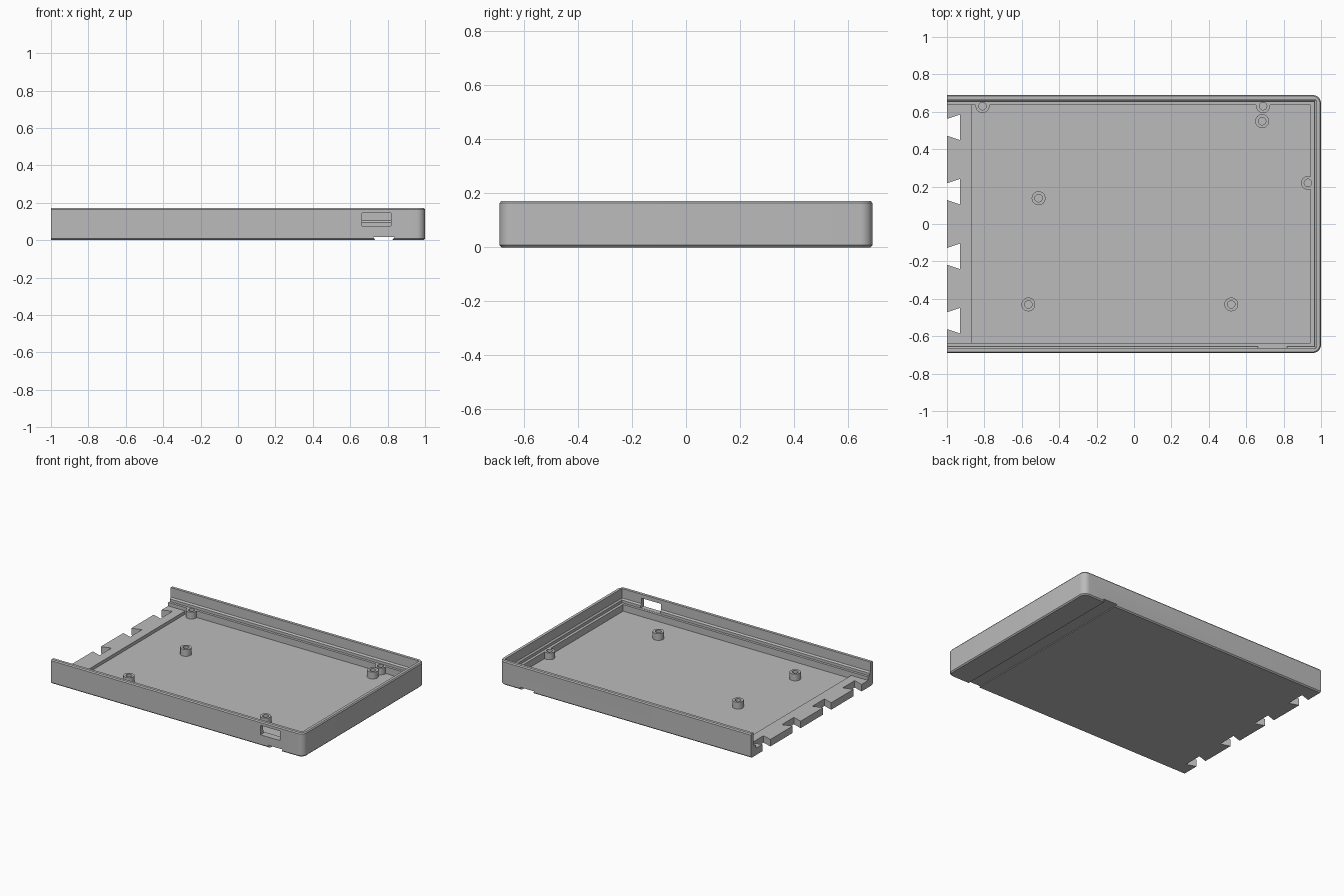
import bpy, bmesh, math

cube = bpy.data.objects.get("Cube")
if cube:
    bpy.data.objects.remove(cube, do_unlink=True)

grey = bpy.data.materials.new("plain grey")
grey.use_nodes = True
colour = (0.5, 0.5, 0.5, 1)
grey.diffuse_color = colour
grey.node_tree.nodes["Principled BSDF"].inputs["Base Color"].default_value = colour


def loft(name, rings):
    """Closed solid through matching rings of points."""
    bm = bmesh.new()
    loops = [[bm.verts.new(p) for p in ring] for ring in rings]
    for a, b in zip(loops, loops[1:]):
        for i in range(len(a)):
            j = (i + 1) % len(a)
            bm.faces.new((a[i], a[j], b[j], b[i]))
    bm.faces.new(loops[0][::-1])
    bm.faces.new(loops[-1])
    bmesh.ops.recalc_face_normals(bm, faces=bm.faces)
    mesh = bpy.data.meshes.new(name)
    bm.to_mesh(mesh)
    bm.free()
    ob = bpy.data.objects.new(name, mesh)
    bpy.context.collection.objects.link(ob)
    mesh.materials.append(grey)
    return ob


def outline(inset, z, radius=0.0, left=-1.0):
    """Tray outline, square at the open end, rounded at the closed end."""
    x, y, r = 1 - inset, 0.69 - inset, radius
    pts = [(left, y, z), (left, -y, z)]
    if not r:
        return pts + [(x, -y, z), (x, y, z)]
    for side, start in ((-1, -90), (1, 0)):
        for k in range(9):
            a = math.radians(start + k * 90 / 8)
            pts.append((x - r + r * math.cos(a), side * (y - r) + r * math.sin(a), z))
    return pts


def block(name, x0, x1, y, z0, z1):
    ring = [(x0, -y), (x1, -y), (x1, y), (x0, y)]
    return loft(name, [[(px, py, z) for px, py in ring] for z in (z0, z1)])


def cylinder(name, x, y, r, z0, z1):
    turn = [2 * math.pi * k / 32 for k in range(32)]
    return loft(name, [[(x + r * math.cos(a), y + r * math.sin(a), z) for a in turn]
                       for z in (z0, z1)])


def combine(target, tool, operation="DIFFERENCE"):
    mod = target.modifiers.new("combine", "BOOLEAN")
    mod.operation = operation
    mod.solver = "EXACT"
    mod.object = tool
    tool.hide_render = True
    bpy.context.view_layer.objects.active = target
    bpy.ops.object.modifier_apply(modifier=mod.name)
    bpy.data.objects.remove(tool, do_unlink=True)


# Outer shell with softened top and bottom edges
tray = loft("tray", [outline(0.008, 0, 0.037), outline(0, 0.008, 0.045),
                     outline(0, 0.164, 0.045), outline(0.006, 0.172, 0.039)])

# Stepped opening running out through the open end
end = -1.1
combine(tray, loft("opening", [outline(0.035, 0.075, left=end), outline(0.035, 0.094, left=end),
                               outline(0.026, 0.104, left=end), outline(0.026, 0.2, left=end)]))

# Raised sill and the lower floor pocket
combine(tray, block("sill_cut", end, -0.8, 0.637, 0.05, 0.12))
combine(tray, block("pocket_cut", -0.865, 0.945, 0.637, 0.027, 0.12))

# Screw posts, some merging with the side ledges
posts = [(-0.81, 0.63), (0.69, 0.63), (0.685, 0.55), (0.93, 0.22),
         (-0.51, 0.138), (-0.565, -0.43), (0.52, -0.43)]
for x, y in posts:
    combine(tray, cylinder("post", x, y, 0.037, 0.022, 0.0755), "UNION")
for x, y in posts:
    combine(tray, cylinder("screw_hole", x, y, 0.02, 0.035, 0.12))

# Dovetail slots in the sill
for y in (0.517, 0.173, -0.173, -0.517):
    ring = [(-1.01, y - 0.042), (-0.93, y - 0.068), (-0.93, y + 0.068), (-1.01, y + 0.042)]
    combine(tray, loft("slot", [[(px, py, z) for px, py in ring] for z in (-0.05, 0.1)]))

# Dovetail groove across the underside
profile = [(0.738, -0.005), (0.822, -0.005), (0.837, 0.018), (0.722, 0.018)]
combine(tray, loft("groove", [[(x, y, z) for x, z in profile] for y in (-0.8, 0.8)]))

# Port window through the front wall
port = [(0.662, 0.0765), (0.818, 0.0765), (0.818, 0.144), (0.662, 0.144)]
combine(tray, loft("port", [[(x, y, z) for x, z in port] for y in (-0.8, -0.6)]))

# Smooth shading with crisp edges
bpy.ops.object.select_all(action="DESELECT")
tray.select_set(True)
bpy.context.view_layer.objects.active = tray
bpy.ops.object.shade_smooth_by_angle(angle=math.radians(30))
